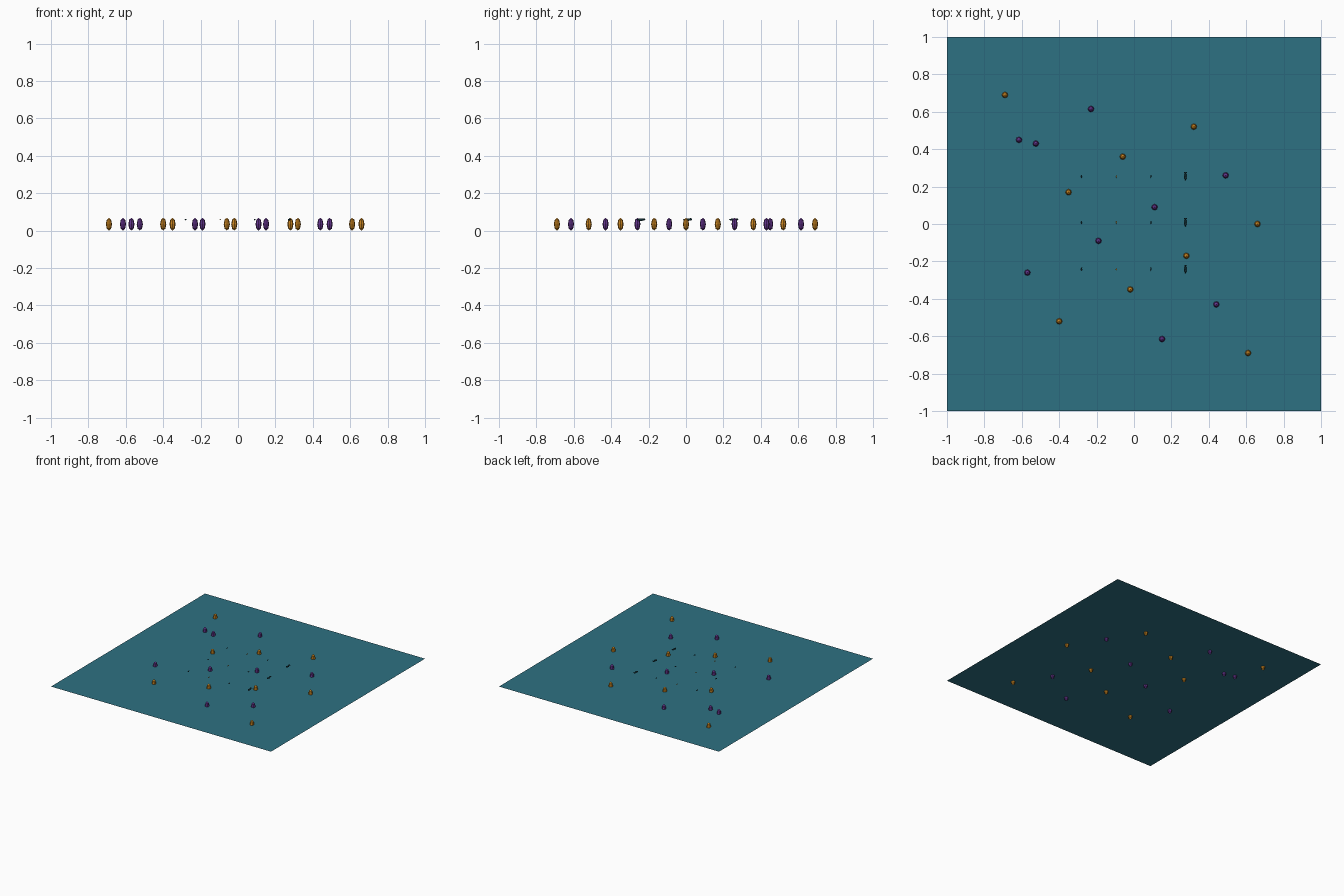
import bpy
import bmesh
from mathutils import Matrix, Vector

cube = bpy.data.objects.get("Cube")
if cube:
    bpy.data.objects.remove(cube, do_unlink=True)


def make_material(name, colour):
    mat = bpy.data.materials.new(name)
    mat.use_nodes = True
    rgba = (*colour, 1.0)
    mat.diffuse_color = rgba
    mat.node_tree.nodes["Principled BSDF"].inputs["Base Color"].default_value = rgba
    return mat


teal = make_material("sea teal", (0.027, 0.165, 0.225))
orange = make_material("amber orange", (0.58, 0.23, 0.015))
purple = make_material("violet", (0.13, 0.035, 0.27))
dark = make_material("dark teal", (0.012, 0.06, 0.075))


def finish(name, bm, mat):
    mesh = bpy.data.meshes.new(name)
    bm.to_mesh(mesh)
    bm.free()
    mesh.materials.append(mat)
    obj = bpy.data.objects.new(name, mesh)
    bpy.context.collection.objects.link(obj)
    return obj


def copy_to(source, name, location):
    obj = bpy.data.objects.new(name, source.data)
    obj.location = location
    bpy.context.collection.objects.link(obj)


def add_box(bm, centre, size):
    matrix = Matrix.Translation(centre) @ Matrix.Diagonal((*size, 1))
    bmesh.ops.create_cube(bm, size=1, matrix=matrix)


def add_gem(bm, centre, size, segments=8, rings=4):
    matrix = Matrix.Translation(centre) @ Matrix.Diagonal((*size, 1))
    bmesh.ops.create_uvsphere(bm, u_segments=segments, v_segments=rings,
                              radius=0.5, matrix=matrix)


# Water sheet
bm = bmesh.new()
bmesh.ops.create_grid(bm, x_segments=1, y_segments=1, size=1,
                      matrix=Matrix.Translation((0, 0, 0.03)))
finish("water_sheet", bm, teal)

# Faceted buoys floating through the sheet
orange_spots = [(-0.69, 0.69), (0.32, 0.52), (-0.06, 0.36), (-0.35, 0.17), (0.66, 0),
                (0.28, -0.17), (-0.02, -0.35), (-0.4, -0.52), (0.61, -0.69)]
purple_spots = [(-0.23, 0.615), (-0.615, 0.45), (-0.525, 0.43), (0.49, 0.26), (0.11, 0.09),
                (-0.19, -0.09), (-0.57, -0.26), (0.44, -0.43), (0.15, -0.615)]
for label, mat, spots in (("orange_buoy", orange, orange_spots),
                          ("purple_buoy", purple, purple_spots)):
    bm = bmesh.new()
    add_gem(bm, Vector((0, 0, 0.034)), (0.033, 0.033, 0.068))
    first = finish(label, bm, mat)
    first.location = (*spots[0], 0)
    for x, y in spots[1:]:
        copy_to(first, label, (x, y, 0))


# Small craft: slim hull, short wings and a tail bar
def craft(name, mat, length, width, height):
    bm = bmesh.new()
    add_gem(bm, Vector((0, 0, 0)), (width * 0.6, length, height), 6)
    add_box(bm, Vector((0, -length * 0.1, 0)), (width, length * 0.22, height * 0.3))
    add_box(bm, Vector((0, length * 0.42, height * 0.2)),
            (width * 0.9, length * 0.08, height * 0.3))
    add_box(bm, Vector((0, length * 0.35, height * 0.3)),
            (width * 0.15, length * 0.14, height * 0.6))
    return finish(name, bm, mat)


# Four columns of craft in three rows
columns = [("dark_small_craft", dark, -0.28, 0.018, 0.01, 0.007),
           ("orange_small_craft", orange, -0.095, 0.016, 0.009, 0.006),
           ("purple_small_craft", dark, 0.09, 0.018, 0.009, 0.007),
           ("large_craft", dark, 0.275, 0.05, 0.018, 0.013)]
for label, mat, x, length, width, height in columns:
    first = craft(label, mat, length, width, height)
    first.location = (x, 0.255, 0.058)
    for y in (0.008, -0.242):
        copy_to(first, label, (x, y, 0.058))
